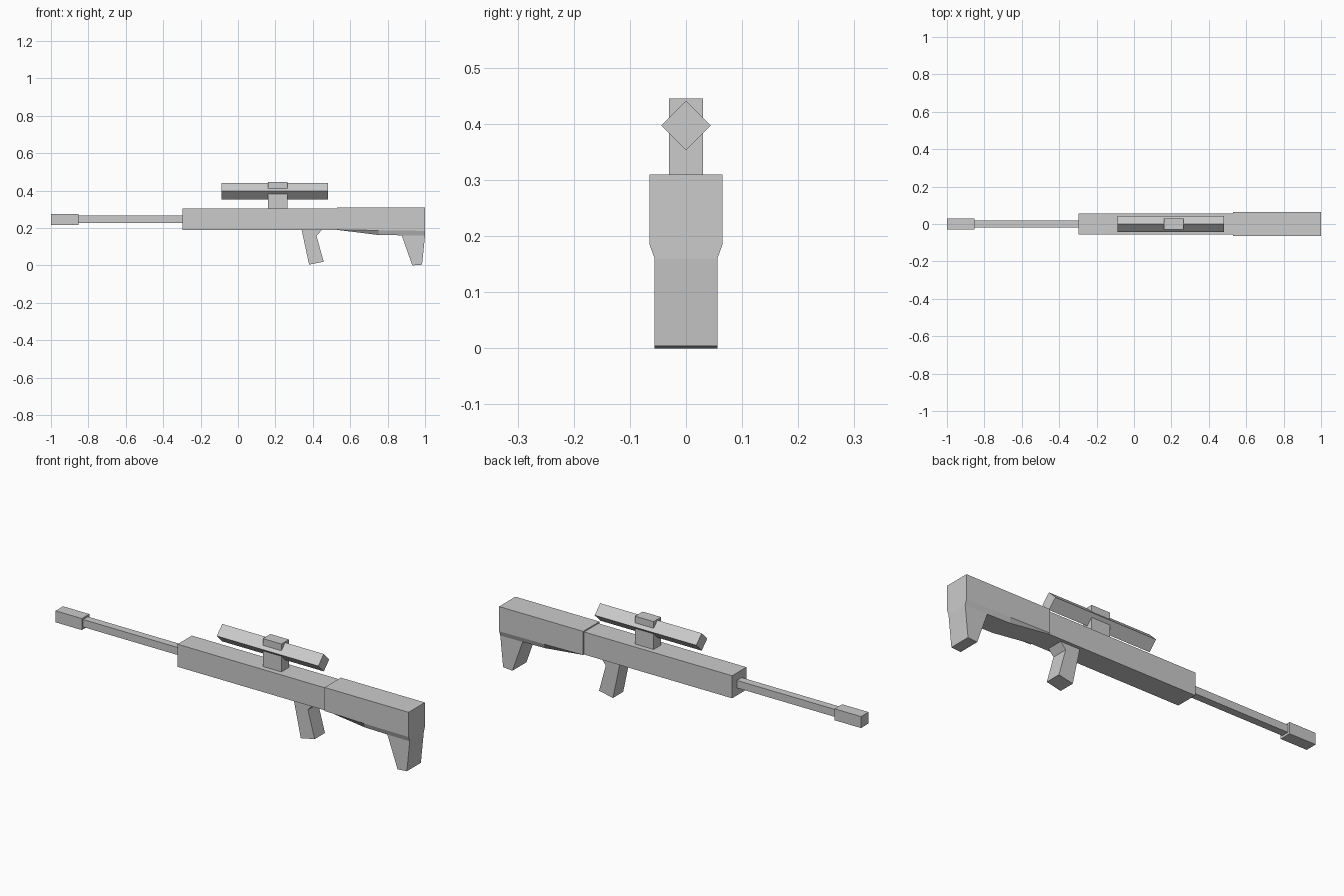
import bpy, bmesh
from math import pi
from mathutils import Matrix

if "Cube" in bpy.data.objects:
    bpy.data.objects.remove(bpy.data.objects["Cube"])


def finish(name, bm):
    bmesh.ops.recalc_face_normals(bm, faces=bm.faces)
    mesh = bpy.data.meshes.new(name)
    bm.to_mesh(mesh)
    bm.free()
    ob = bpy.data.objects.new(name, mesh)
    bpy.context.collection.objects.link(ob)
    return ob


def box(name, x0, x1, half_y, z0, z1, roll=0.0):
    bm = bmesh.new()
    size = Matrix.Diagonal((x1 - x0, 2 * half_y, z1 - z0, 1))
    place = Matrix.Translation(((x0 + x1) / 2, 0, (z0 + z1) / 2))
    bmesh.ops.create_cube(bm, size=1, matrix=place @ Matrix.Rotation(roll, 4, 'X') @ size)
    return finish(name, bm)


def side_profile(name, points, half_y):
    bm = bmesh.new()
    face = bm.faces.new([bm.verts.new((x, -half_y, z)) for x, z in points])
    ext = bmesh.ops.extrude_face_region(bm, geom=[face], use_keep_orig=True)
    verts = [g for g in ext["geom"] if isinstance(g, bmesh.types.BMVert)]
    bmesh.ops.translate(bm, verts=verts, vec=(0, 2 * half_y, 0))
    return finish(name, bm)


# Barrel, muzzle and receiver
box("muzzle", -1.0, -0.853, 0.03, 0.217, 0.275)
box("barrel", -0.86, -0.295, 0.019, 0.228, 0.266)
box("receiver", -0.298, 0.532, 0.057, 0.19, 0.304)

# Sight mount and diamond-section scope tube
box("scope_mount", 0.16, 0.264, 0.03, 0.30, 0.445)
r = 0.044 / 2 ** 0.5
box("scope", -0.088, 0.48, r, 0.397 - r, 0.397 + r, roll=pi / 4)

# Slanted grip with a notch behind it
side_profile("grip", [(0.34, 0.192), (0.38, 0.004), (0.458, 0.02),
                      (0.42, 0.158), (0.45, 0.192)], 0.041)

# Stock: lofted sections (x, edge height, bottom height)
sections = [(0.53, 0.191, 0.190), (0.75, 0.187, 0.163),
            (0.875, 0.186, 0.161), (1.0, 0.185, 0.160)]
bm = bmesh.new()
rings = []
for x, z_edge, z_low in sections:
    half = [(0.065, 0.31), (0.065, z_edge), (0.056, z_low)]
    loop = half + [(-y, z) for y, z in reversed(half)]
    rings.append([bm.verts.new((x, y, z)) for y, z in loop])
for a, b in zip(rings, rings[1:]):
    for i in range(6):
        j = (i + 1) % 6
        f = bm.faces.new((a[i], a[j], b[j], b[i]))
        if i == 2:
            last_bottom = f
bm.faces.new(rings[0])
bm.faces.new(rings[-1])

# Stock heel pulled down from the rear bottom face
ext = bmesh.ops.extrude_discrete_faces(bm, faces=[last_bottom])
for v in ext["faces"][0].verts:
    front = v.co.x < 0.94
    v.co.x, v.co.z = (0.932, 0.0) if front else (0.984, 0.004)
finish("stock", bm)
